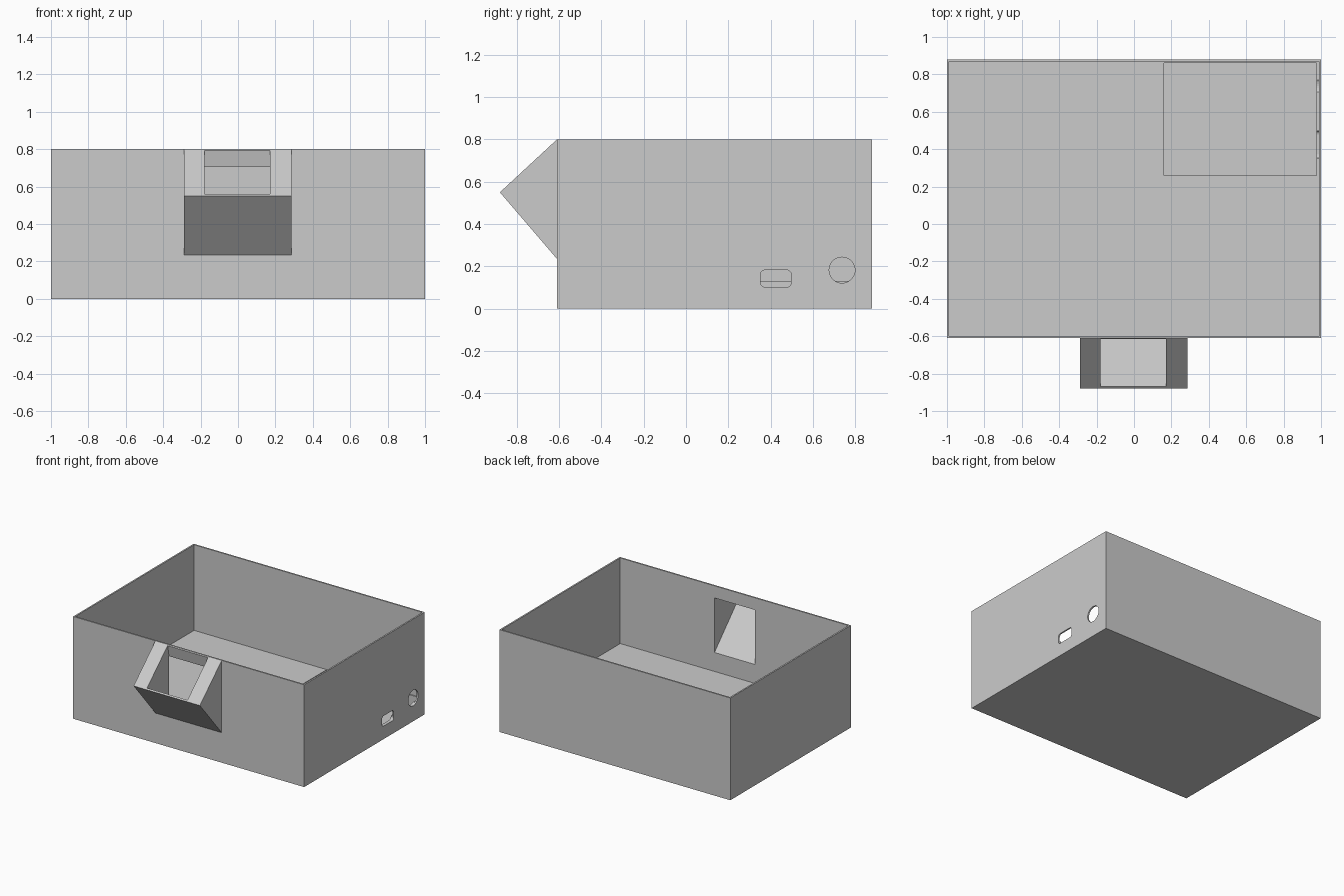
import bpy, bmesh, math

cube = bpy.data.objects.get("Cube")
if cube:
    bpy.data.objects.remove(cube, do_unlink=True)

GREY = (0.6, 0.6, 0.6, 1)
grey = bpy.data.materials.new("light_grey")
grey.use_nodes = True
grey.diffuse_color = GREY
grey.node_tree.nodes["Principled BSDF"].inputs["Base Color"].default_value = GREY


def prism(name, profile, x0, x1):
    """Extrude a closed (y, z) profile along x."""
    bm = bmesh.new()
    face = bm.faces.new([bm.verts.new((x0, y, z)) for y, z in profile])
    ext = bmesh.ops.extrude_face_region(bm, geom=[face])
    moved = [v for v in ext["geom"] if isinstance(v, bmesh.types.BMVert)]
    bmesh.ops.translate(bm, verts=moved, vec=(x1 - x0, 0, 0))
    bmesh.ops.recalc_face_normals(bm, faces=bm.faces)
    mesh = bpy.data.meshes.new(name)
    bm.to_mesh(mesh)
    bm.free()
    mesh.materials.append(grey)
    obj = bpy.data.objects.new(name, mesh)
    bpy.context.collection.objects.link(obj)
    return obj


def rect(y0, y1, z0, z1):
    return [(y0, z0), (y1, z0), (y1, z1), (y0, z1)]


def rounded(y0, y1, z0, z1, r, steps):
    """Rectangle with four arc corners; a circle when r fills it."""
    pts = []
    corners = [(y1 - r, z1 - r), (y0 + r, z1 - r), (y0 + r, z0 + r), (y1 - r, z0 + r)]
    for i, (cy, cz) in enumerate(corners):
        for k in range(steps):
            a = math.pi / 2 * (i + k / (steps - 1))
            pts.append((cy + r * math.cos(a), cz + r * math.sin(a)))
    return pts


def cut(target, cutters):
    for cutter in cutters:
        cutter.hide_render = True
        cutter.hide_set(True)
        mod = target.modifiers.new(cutter.name, 'BOOLEAN')
        mod.operation = 'DIFFERENCE'
        mod.solver = 'EXACT'
        mod.object = cutter
    bpy.context.view_layer.update()
    done = target.evaluated_get(bpy.context.evaluated_depsgraph_get())
    mesh = bpy.data.meshes.new_from_object(done)
    target.modifiers.clear()
    target.data = mesh


# Open box with a thick floor, and the hooded vent on its front
FRONT, BACK, TOP, WALL, FLOOR = -0.61, 0.88, 0.80, 0.012, 0.13
box = prism("open_box", rect(FRONT, BACK, 0, TOP), -1, 1)
hood = prism("vent_hood", [(FRONT + 0.005, 0.795), (FRONT, TOP), (-0.88, 0.55),
                           (FRONT, 0.235), (FRONT + 0.005, 0.235)], -0.288, 0.286)

# Interior, recess in the floor, and sloping vent passage
interior = prism("interior_cutter", rect(FRONT + WALL, BACK - WALL, FLOOR, 1),
                 -1 + WALL, 1 - WALL)
recess = prism("recess_cutter", rect(0.26, 0.86, 0.027, 0.3), 0.16, 0.975)
passage = prism("vent_cutter", [(-0.87, 0.559), (-0.59, 0.27), (-0.59, 0.70),
                                (-0.598, 0.705), (-0.616, 0.794), (-0.65, 0.85),
                                (-0.90, 0.60)], -0.178, 0.172)

# Port holes through the right-hand wall
slot = prism("slot_cutter", rounded(0.353, 0.497, 0.102, 0.182, 0.02, 6), 0.95, 1.05)
hole = prism("round_hole_cutter", rounded(0.677, 0.799, 0.121, 0.243, 0.061, 10), 0.95, 1.05)
for cutter in (slot, hole):
    bm = bmesh.new()
    bm.from_mesh(cutter.data)
    bmesh.ops.remove_doubles(bm, verts=bm.verts, dist=0.0005)
    bm.to_mesh(cutter.data)
    bm.free()

cut(box, [interior, recess, passage, slot, hole])
cut(hood, [passage])
for cutter in (interior, recess, passage, slot, hole):
    bpy.data.objects.remove(cutter, do_unlink=True)
